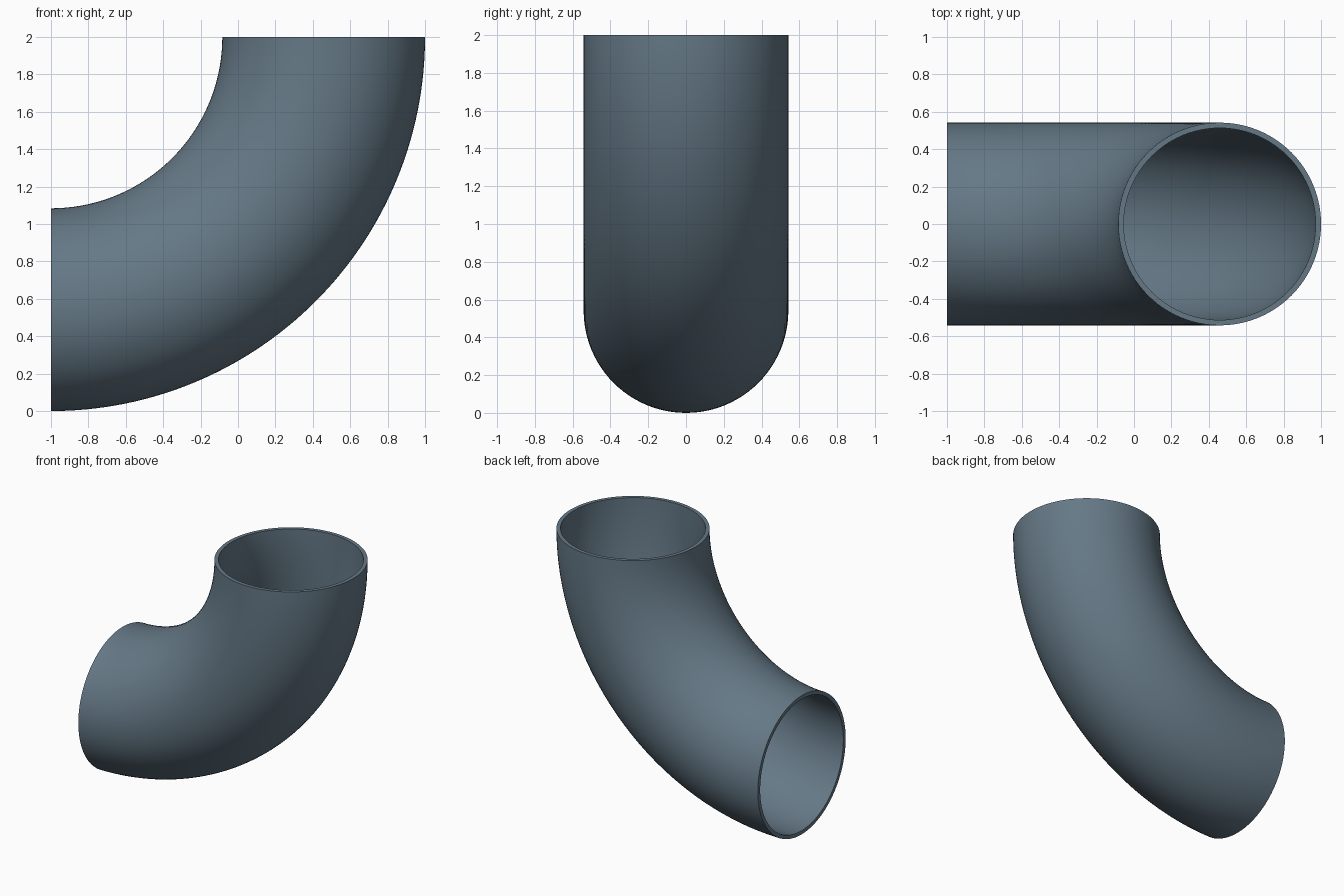
import bpy, bmesh
from math import sin, cos, pi, radians

if "Cube" in bpy.data.objects:
    bpy.data.objects.remove(bpy.data.objects["Cube"])

BEND_R, OUTER_R, INNER_R = 1.458, 0.542, 0.513
CENTRE_X, CENTRE_Z = -1.0, 2.0
SIDES, STEPS = 96, 64

bm = bmesh.new()


def ring(radius, bend):
    """Circle of the pipe wall at a given angle along the quarter bend."""
    verts = []
    for i in range(SIDES):
        a = 2 * pi * i / SIDES
        d = BEND_R + radius * cos(a)
        verts.append(bm.verts.new((CENTRE_X + d * sin(bend), radius * sin(a), CENTRE_Z - d * cos(bend))))
    return verts


def bridge(r1, r2):
    for i in range(SIDES):
        j = (i + 1) % SIDES
        bm.faces.new((r1[i], r1[j], r2[j], r2[i]))


# Outer and inner walls
angles = [pi / 2 * k / STEPS for k in range(STEPS + 1)]
outer = [ring(OUTER_R, a) for a in angles]
inner = [ring(INNER_R, a) for a in angles]
for wall in (outer, inner):
    for r1, r2 in zip(wall, wall[1:]):
        bridge(r1, r2)

# Flat rims closing the wall at both open ends
bridge(outer[0], inner[0])
bridge(outer[-1], inner[-1])
bmesh.ops.recalc_face_normals(bm, faces=bm.faces)

mesh = bpy.data.meshes.new("pipe_elbow")
bm.to_mesh(mesh)
bm.free()
elbow = bpy.data.objects.new("pipe_elbow", mesh)
bpy.context.collection.objects.link(elbow)

# Smooth walls, crisp rims
bpy.context.view_layer.objects.active = elbow
elbow.select_set(True)
bpy.ops.object.shade_smooth_by_angle(angle=radians(30))

# Blue-grey paint
paint = bpy.data.materials.new("blue_grey")
paint.diffuse_color = (0.13, 0.19, 0.24, 1)
paint.use_nodes = True
paint.node_tree.nodes["Principled BSDF"].inputs["Base Color"].default_value = paint.diffuse_color
mesh.materials.append(paint)
